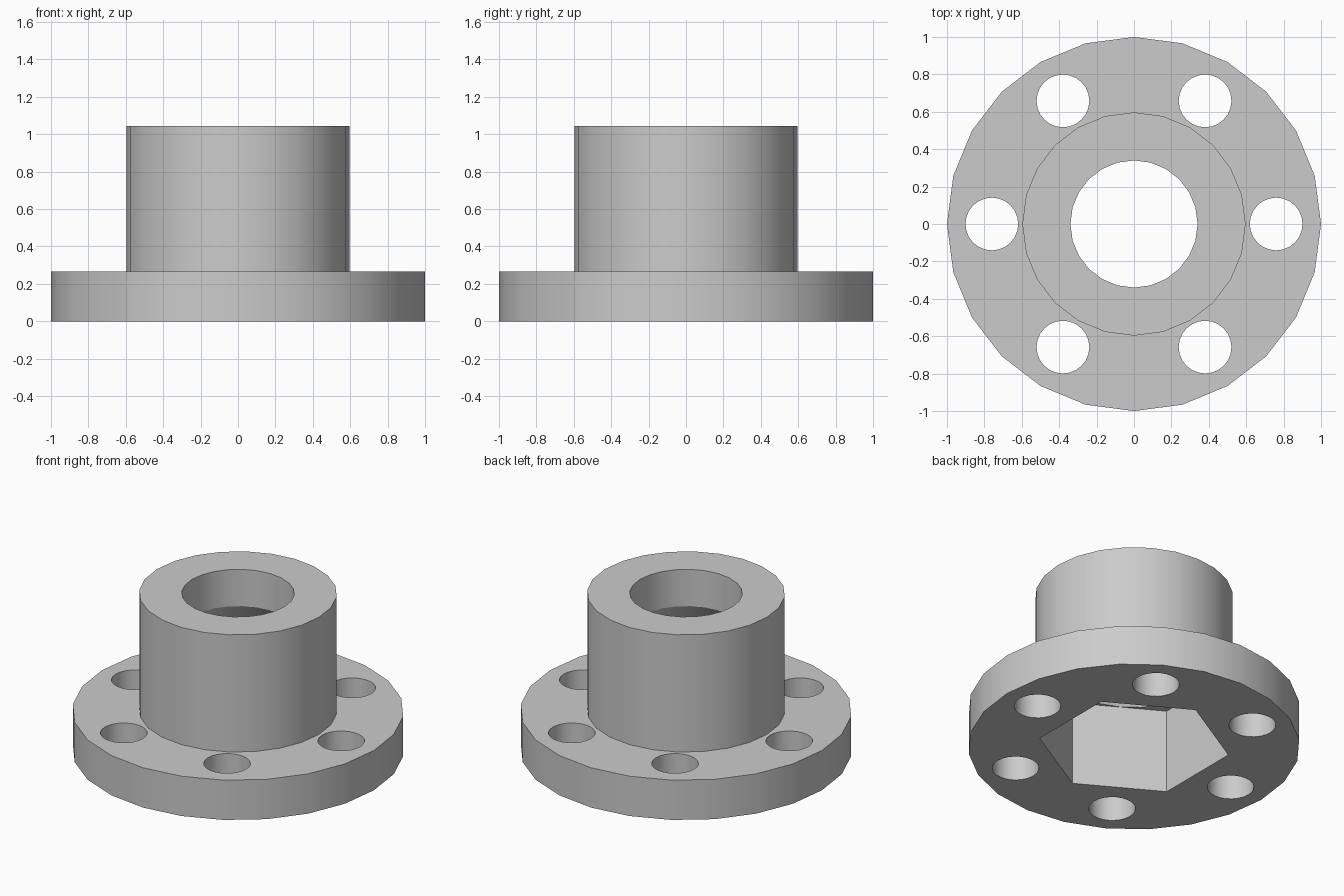
import bpy
import bmesh
from math import pi, radians, cos, sin

if "Cube" in bpy.data.objects:
    bpy.data.objects.remove(bpy.data.objects["Cube"], do_unlink=True)

SEGMENTS = 24

grey = bpy.data.materials.new("plain_grey")
grey.use_nodes = True
colour = (0.6, 0.6, 0.6, 1)
grey.diffuse_color = colour
grey.node_tree.nodes["Principled BSDF"].inputs["Base Color"].default_value = colour


def revolve(name, profile, segments=SEGMENTS, start=0.0, centre=(0, 0)):
    """Closed solid from (radius, height) points, bottom to top."""
    bm = bmesh.new()
    rings = []
    for r, z in profile:
        angles = [start + 2 * pi * i / segments for i in range(segments)]
        rings.append([bm.verts.new((centre[0] + r * cos(a), centre[1] + r * sin(a), z))
                      for a in angles])
    for low, high in zip(rings, rings[1:]):
        for i in range(segments):
            j = (i + 1) % segments
            bm.faces.new((low[i], low[j], high[j], high[i]))
    bm.faces.new(rings[0][::-1])
    bm.faces.new(rings[-1])
    mesh = bpy.data.meshes.new(name)
    bm.to_mesh(mesh)
    bm.free()
    mesh.materials.append(grey)
    obj = bpy.data.objects.new(name, mesh)
    bpy.context.collection.objects.link(obj)
    return obj


def cut(target, cutter):
    """Subtract the cutter, then discard it."""
    cutter.hide_render = True
    mod = target.modifiers.new("cut", 'BOOLEAN')
    mod.operation = 'DIFFERENCE'
    mod.solver = 'EXACT'
    mod.object = cutter
    bpy.context.view_layer.objects.active = target
    bpy.ops.object.modifier_apply(modifier=mod.name)
    bpy.data.objects.remove(cutter, do_unlink=True)


# Round flange with the raised sleeve
hub = revolve("flanged_hub", [(1, 0), (1, 0.265), (0.597, 0.265), (0.597, 1.045)])

# Hexagonal socket from below
cut(hub, revolve("hex_socket", [(0.577, -0.1), (0.577, 0.56)], 6, pi / 6))

# Tapered roof above the socket, leading into the round bore
cut(hub, revolve("bore", [(0.497, 0.4), (0.497, 0.56), (0.34, 0.80), (0.34, 1.2)]))

# Ring of bolt holes
for k in range(6):
    a = k * pi / 3
    place = (0.76 * cos(a), 0.76 * sin(a))
    cut(hub, revolve("bolt_hole", [(0.141, -0.1), (0.141, 0.4)], centre=place))

# Smooth round walls, crisp edges
bpy.ops.object.select_all(action='DESELECT')
hub.select_set(True)
bpy.context.view_layer.objects.active = hub
bpy.ops.object.shade_smooth_by_angle(angle=radians(30))
